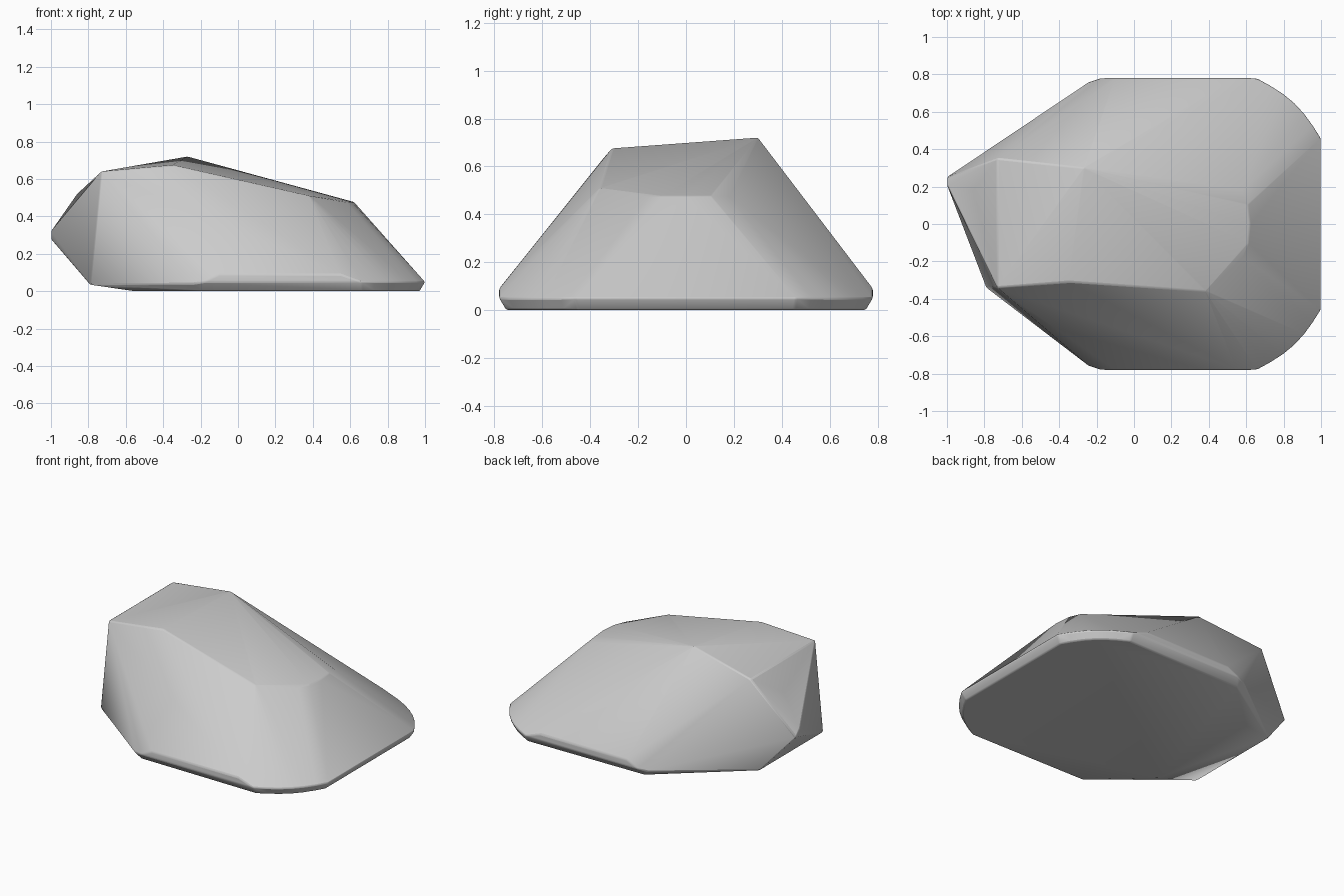
import bpy
import bmesh
import math


def remove_default_cube():
    cube = bpy.data.objects.get("Cube")
    if cube is not None:
        bpy.data.objects.remove(cube, do_unlink=True)


def make_material(name, colour):
    material = bpy.data.materials.new(name)
    material.use_nodes = True
    material.diffuse_color = colour
    shader = next(node for node in material.node_tree.nodes if node.type == "BSDF_PRINCIPLED")
    shader.inputs["Base Color"].default_value = colour
    return material


def mirrored(points):
    """Return the points together with their reflections across y = 0."""
    return points + [(x, -y, z) for x, y, z in points]


def corner_arc(start, end, bulge, height, steps):
    """Return points along a shallow bow between two ground positions."""
    dx, dy = end[0] - start[0], end[1] - start[1]
    length = math.hypot(dx, dy)
    points = []
    for step in range(steps + 1):
        t = step / steps
        push = bulge * math.sin(math.pi * t) / length
        points.append((start[0] + dx * t - dy * push, start[1] + dy * t + dx * push, height))
    return points


def build_hull(name, points, material):
    mesh = bpy.data.meshes.new(name)
    bm = bmesh.new()
    for point in points:
        bm.verts.new(point)
    result = bmesh.ops.convex_hull(bm, input=bm.verts[:], use_existing_faces=False)
    loose = [v for v in bm.verts if not v.link_faces]
    bmesh.ops.delete(bm, geom=loose, context="VERTS")
    bmesh.ops.dissolve_limit(bm, angle_limit=math.radians(1), verts=bm.verts[:], edges=bm.edges[:])
    bmesh.ops.recalc_face_normals(bm, faces=bm.faces[:])
    bm.to_mesh(mesh)
    bm.free()
    mesh.materials.append(material)
    rock = bpy.data.objects.new(name, mesh)
    bpy.context.collection.objects.link(rock)
    return rock


remove_default_cube()
stone = make_material("stone grey", (0.6, 0.6, 0.6, 1))

# Base: flat underside, worn lower rim and vertical side strips
underside = mirrored([(-.55, .42, 0), (-.2, .74, 0), (.66, .75, 0), (.97, .45, 0)])
left_foot = mirrored([(-.79, .34, .035)])
rim = mirrored([(-.24, .76, .04), (-.18, .78, .05), (-.1, .78, .09), (.55, .78, .09)])
rounded_corners = mirrored(
    corner_arc((1, .46), (.66, .78), -.04, .05, 6)
    + corner_arc((.97, .45), (.66, .75), -.04, 0, 6)
)

# Crown: sloping top with a blunt, bowed brow above the right face
brow = mirrored([(.58, .18, .475), (.61, .1, .477)]) + [(.62, 0, .477)]
crown = [(-.73, -.34, .64), (-.73, .35, .64), (-.27, .3, .72), (-.35, -.31, .675)]
shoulder = [(.38, -.36, .51)]

# Pointed left end
tip = [(-1, .25, .28), (-1, .21, .32), (-.86, .18, .52)]

rock = build_hull(
    "boulder",
    underside + left_foot + rim + rounded_corners + brow + crown + shoulder + tip,
    stone,
)

# Worn edges, keeping the strongest breaks crisp
bevel = rock.modifiers.new("worn_edges", "BEVEL")
bevel.width = .008
bevel.segments = 2
bevel.limit_method = "ANGLE"
bevel.angle_limit = math.radians(25)

bpy.ops.object.select_all(action="DESELECT")
rock.select_set(True)
bpy.context.view_layer.objects.active = rock
bpy.ops.object.shade_smooth_by_angle(angle=math.radians(30))
